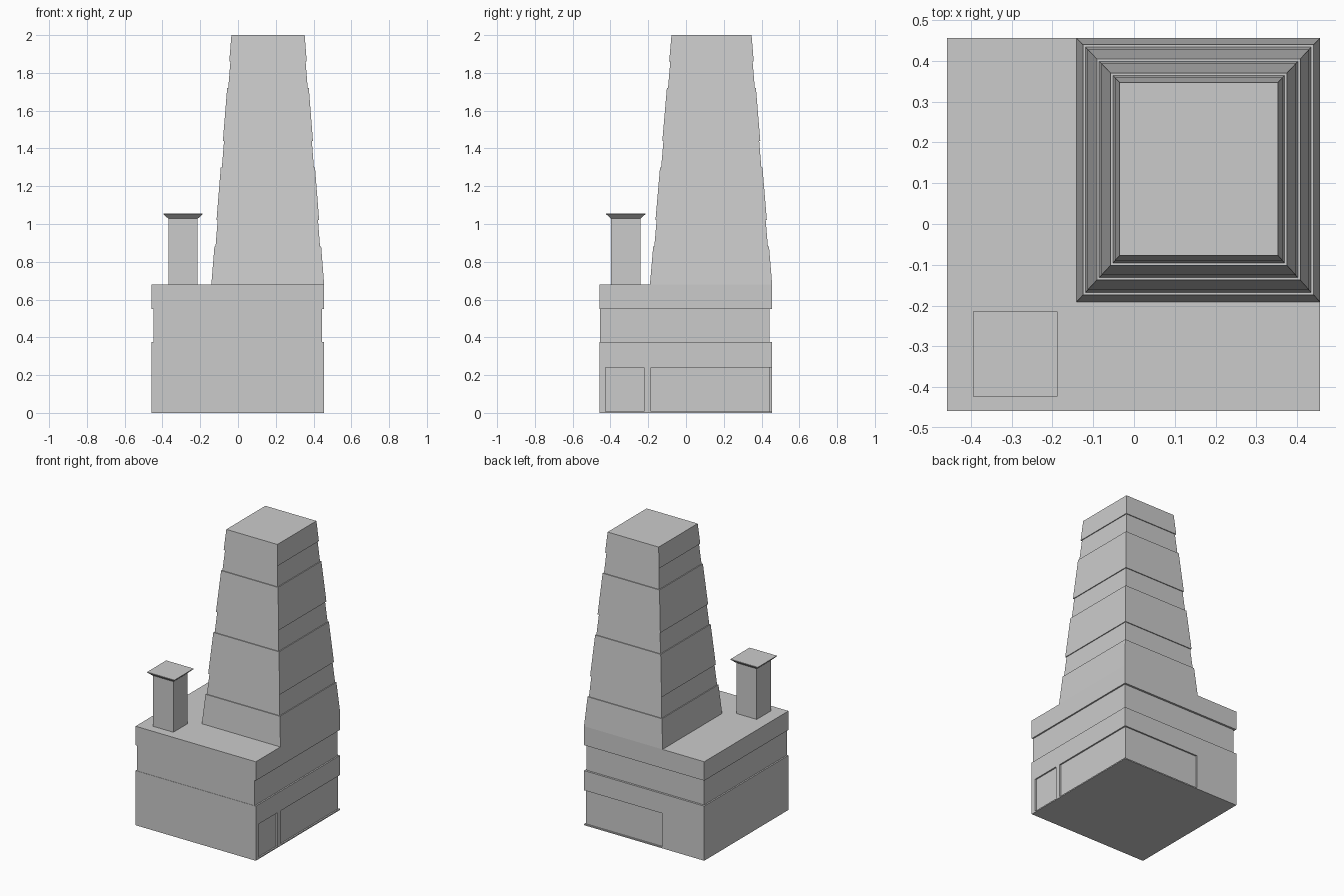
import bpy, bmesh

if "Cube" in bpy.data.objects:
    bpy.data.objects.remove(bpy.data.objects["Cube"])

def loft(name, rings):
    """Closed solid through rectangular rings (x0, x1, y0, y1, z), bottom to top."""
    bm = bmesh.new()
    loops = [[bm.verts.new(p) for p in ((a, c, z), (b, c, z), (b, d, z), (a, d, z))]
             for a, b, c, d, z in rings]
    bm.faces.new(loops[0][::-1])
    bm.faces.new(loops[-1])
    for lo, hi in zip(loops, loops[1:]):
        for i in range(4):
            j = (i + 1) % 4
            bm.faces.new((lo[i], lo[j], hi[j], hi[i]))
    bmesh.ops.recalc_face_normals(bm, faces=bm.faces)
    me = bpy.data.meshes.new(name)
    bm.to_mesh(me)
    bm.free()
    ob = bpy.data.objects.new(name, me)
    bpy.context.collection.objects.link(ob)
    return ob

def box(name, x0, x1, y0, y1, z0, z1):
    return loft(name, [(x0, x1, y0, y1, z0), (x0, x1, y0, y1, z1)])

def cut(target, cutter):
    m = target.modifiers.new(cutter.name, 'BOOLEAN')
    m.operation, m.solver, m.object = 'DIFFERENCE', 'EXACT', cutter
    cutter.hide_render = True
    cutter.hide_set(True)

A, B = -0.458, 0.456          # podium extents
wide = (A, B, A, B)
band = (A + 0.01, B - 0.01, A + 0.002, B - 0.014)

# podium with a recessed window band
podium = loft("podium", [wide + (0,), wide + (0.375,), band + (0.375,),
                         band + (0.55,), wide + (0.55,), wide + (0.68,)])

# shallow ground-floor recesses: corner shopfront (right and back) and doorway
D = 0.01
cut(podium, box("shopfront_right_cutter", B - D, B + 0.1, -0.185, B + 0.1, 0.008, 0.24))
cut(podium, box("shopfront_back_cutter", -0.135, B + 0.05, B - D, B + 0.08, 0.008, 0.24))
cut(podium, box("doorway_cutter", B - D, B + 0.1, -0.425, -0.222, 0.008, 0.24))

# tapered tower with three recessed bands
low, high = (-0.141, B, -0.191, B), (-0.035, 0.353, -0.077, 0.347)

def tower_ring(z, inset=0.0):
    t = (z - 0.68) / 1.32
    a, b, c, d = (p + (q - p) * t for p, q in zip(low, high))
    return (a + inset, b - inset, c + inset, d - inset, z)

rings = [tower_ring(0.68)]
for z0, z1 in ((0.88, 1.02), (1.30, 1.44), (1.72, 1.86)):
    rings += [tower_ring(z0), tower_ring(z0, 0.006), tower_ring(z1, 0.006), tower_ring(z1)]
rings.append(tower_ring(2.0))
loft("tower", rings)

# rooftop chimney and its flared cap
cx, cy = -0.291, -0.319

def square(h, z):
    return (cx - h, cx + h, cy - h, cy + h, z)

loft("chimney", [square(0.077, 0.68), square(0.077, 1.032)])
loft("chimney_cap", [square(0.08, 1.03), square(0.104, 1.052), square(0.104, 1.056)])
